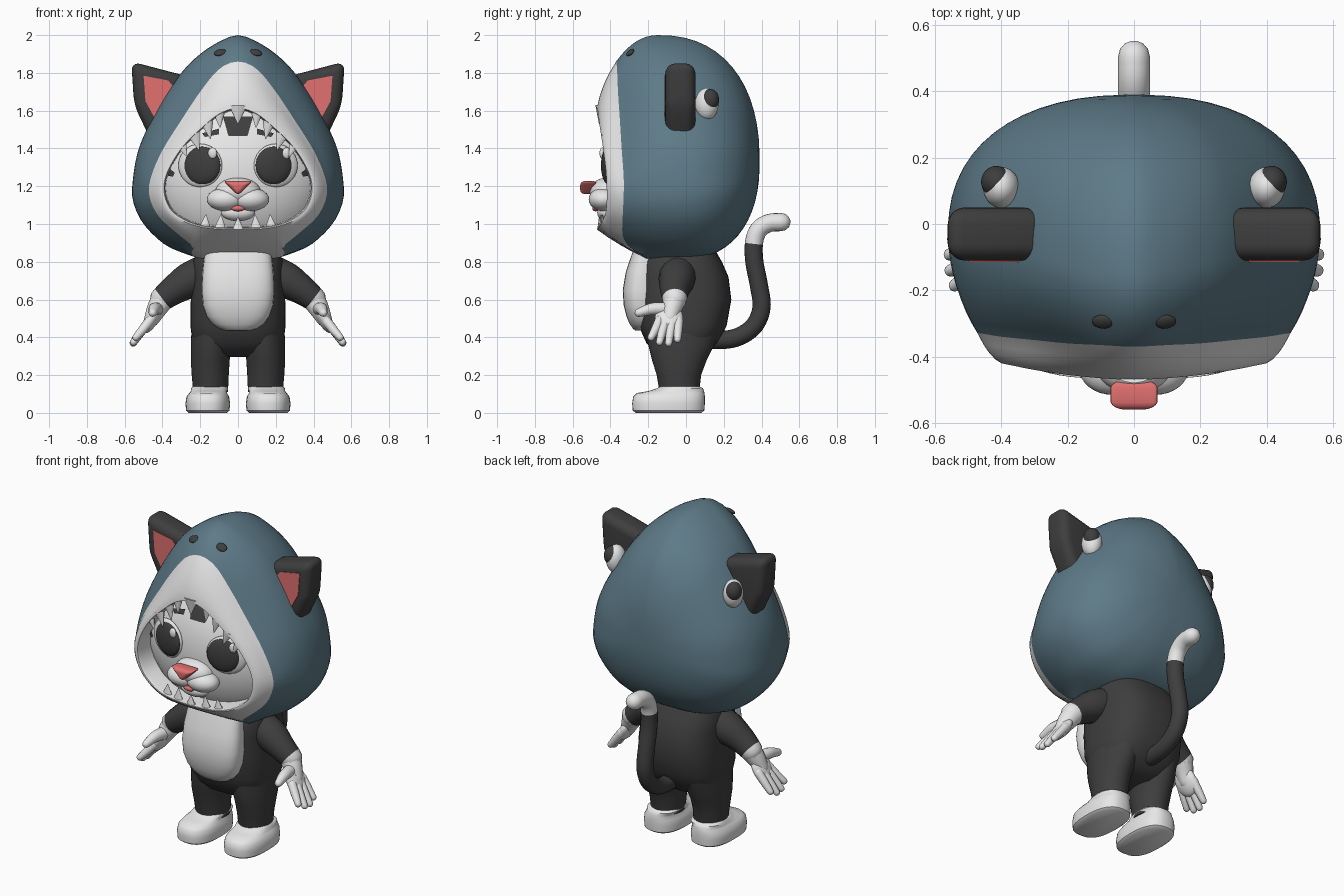
import bpy, bmesh
from math import sin, cos, pi, radians, sqrt
from mathutils import Vector, Matrix, Euler

cube = bpy.data.objects.get("Cube")
if cube:
    bpy.data.objects.remove(cube)


def material(name, r, g, b):
    m = bpy.data.materials.new(name)
    m.use_nodes = True
    m.diffuse_color = (r, g, b, 1)
    m.node_tree.nodes["Principled BSDF"].inputs["Base Color"].default_value = (r, g, b, 1)
    return m


BLUE = material("slate blue", .11, .195, .245)
DARK = material("charcoal", .048, .048, .048)
WHITE = material("soft white", .8, .8, .8)
PINK = material("pink", .75, .16, .16)
made = []


def finish(name, bm, mats, mirror=False):
    me = bpy.data.meshes.new(name)
    bm.to_mesh(me)
    bm.free()
    for m in mats:
        me.materials.append(m)
    ob = bpy.data.objects.new(name, me)
    bpy.context.collection.objects.link(ob)
    if mirror:
        mod = ob.modifiers.new("Mirror", "MIRROR")
        mod.use_mirror_merge = False
    made.append(ob)


def spline(points, n, closed=False):
    """Smooth curve through the points, sampled evenly along its length."""
    p = [Vector(q) for q in points]
    if closed:
        p = [p[-1]] + p + p[:2]
    else:
        p = [2 * p[0] - p[1]] + p + [2 * p[-1] - p[-2]]
    dense = []
    for a, b, c, d in zip(p, p[1:], p[2:], p[3:]):
        for k in range(20):
            t = k / 20
            dense.append(b + (c - a) * (t / 2) + (a * 2 - b * 5 + c * 4 - d) * (t * t / 2)
                         + (b * 3 - a - c * 3 + d) * (t ** 3 / 2))
    dense.append(p[-2])
    run = [0]
    for a, b in zip(dense, dense[1:]):
        run.append(run[-1] + (b - a).length)
    out, j = [], 0
    for k in range(n):
        s = run[-1] * k / (n if closed else n - 1)
        while j < len(run) - 2 and run[j + 1] < s:
            j += 1
        out.append(dense[j].lerp(dense[j + 1], (s - run[j]) / max(run[j + 1] - run[j], 1e-9)))
    return out


def loft(name, rings, mats, rule=None, mirror=False):
    bm = bmesh.new()
    vs = [[bm.verts.new(p) for p in r] for r in rings]
    n = len(vs[0])
    for i, (a, b) in enumerate(zip(vs, vs[1:])):
        for j in range(n):
            f = bm.faces.new((a[j], a[(j + 1) % n], b[(j + 1) % n], b[j]))
            f.material_index = int(rule(i, f.calc_center_median())) if rule else 0
    for i, r in ((0, vs[0]), (len(vs), vs[-1])):
        f = bm.faces.new(r)
        f.material_index = int(rule(i, f.calc_center_median())) if rule else 0
    bmesh.ops.recalc_face_normals(bm, faces=bm.faces)
    finish(name, bm, mats, mirror)


def ring(z, cx, rx, front, back, e=2, n=40):
    """Horizontal superellipse."""
    out = []
    for k in range(n):
        c, s = cos(2 * pi * k / n), sin(2 * pi * k / n)
        px, py = [(1 if v > 0 else -1) * abs(v) ** (2 / e) for v in (c, s)]
        out.append(Vector((cx + rx * px, (front + back) / 2 + (back - front) / 2 * py, z)))
    return out


def tube(name, points, mats, n=10, ref=(0, 1, 0), rule=None, mirror=False, sides=16):
    """Round-ended tube through (x, y, z, radius) points."""
    path = spline(points, n)
    stations = []
    for i, p in enumerate(path):
        t = (path[min(i + 1, n - 1)] - path[max(i - 1, 0)]).to_3d().normalized()
        stations.append((p.to_3d(), t, p[3]))
    caps = [radians(a) for a in (28, 55, 80)]
    p, t, r = stations[0]
    start = [(p - t * r * sin(a), t, r * cos(a)) for a in reversed(caps)]
    p, t, r = stations[-1]
    end = [(p + t * r * sin(a), t, r * cos(a)) for a in caps]
    rings = []
    for p, t, r in start + stations + end:
        u = t.cross(Vector(ref)).normalized()
        v = t.cross(u)
        rings.append([p + (u * cos(2 * pi * k / sides) + v * sin(2 * pi * k / sides)) * r
                      for k in range(sides)])
    loft(name, rings, mats, rule, mirror)


def ball(name, centre, radii, mat, rot=(0, 0, 0), mirror=False):
    bm = bmesh.new()
    m = Matrix.LocRotScale(Vector(centre), Euler([radians(a) for a in rot]), Vector(radii))
    bmesh.ops.create_uvsphere(bm, u_segments=32, v_segments=18, radius=1, matrix=m)
    finish(name, bm, [mat], mirror)


def prism(name, outline, y0, y1, bevel, mat, mirror=False):
    bm = bmesh.new()
    base = bm.faces.new([bm.verts.new((x, y0, z)) for x, z in outline])
    new = bmesh.ops.extrude_face_region(bm, geom=[base])["geom"]
    bmesh.ops.translate(bm, vec=(0, y1 - y0, 0),
                        verts=[g for g in new if isinstance(g, bmesh.types.BMVert)])
    bmesh.ops.recalc_face_normals(bm, faces=bm.faces)
    if bevel:
        bmesh.ops.bevel(bm, geom=bm.edges[:], offset=bevel, segments=5, profile=.5, affect="EDGES")
    finish(name, bm, [mat], mirror)


# Hood: outlines of the mouth rim, the white border and the widest girth
def outline(half):
    return spline(half + [(-x, y, z) for x, y, z in half[-2:0:-1]], 80, True)


rim = outline([(0, -.47, 1.62), (.1, -.465, 1.59), (.2, -.455, 1.51), (.3, -.44, 1.41),
               (.375, -.425, 1.29), (.4, -.42, 1.2), (.385, -.42, 1.11), (.33, -.43, 1.04),
               (.2, -.46, .985), (0, -.47, .97)])
border = outline([(0, -.37, 1.86), (.1, -.365, 1.82), (.2, -.36, 1.7), (.3, -.35, 1.55),
                  (.4, -.34, 1.39), (.46, -.33, 1.25), (.47, -.33, 1.15), (.42, -.335, 1.04),
                  (.31, -.335, .94), (.24, -.3, .88), (.23, -.22, .825), (0, -.2, .81)])
girth = outline([(0, -.15, 2), (.1, -.14, 1.965), (.2, -.12, 1.9), (.3, -.1, 1.8),
                 (.43, -.07, 1.6), (.525, -.04, 1.4), (.56, -.03, 1.2), (.55, -.03, 1.1),
                 (.5, -.03, 1), (.4, -.03, .9), (.3, -.03, .85), (.17, -.03, .815), (0, -.03, .81)])


def shrink(points, k, dy):
    return [Vector((p.x * k, p.y + dy, 1.27 + (p.z - 1.27) * k)) for p in points]


rings = [shrink(rim, .95, .2), shrink(rim, .965, .02), shrink(rim, .98, 0), rim]
for t in (.25, .5, .75, 1):
    rings.append([a.lerp(b, t) + Vector((0, -.06 * t * (1 - t), 0)) for a, b in zip(rim, border)])
white_rings = len(rings) - 1
for k in range(1, 9):
    t = k / 8
    rings.append([b * (1 - t) ** 2 + Vector((g.x, b.y * .55 + g.y * .45, g.z)) * 2 * t * (1 - t)
                  + g * t * t for b, g in zip(border, girth)])
for k in range(1, 15):
    a = radians(88) * k / 14
    s, c = sin(a) ** .87, cos(a) ** .87
    rings.append([Vector((g.x * c, g.y + (.39 - g.y) * s, 1.33 + (g.z - 1.33) * c)) for g in girth])
loft("hood", rings, [WHITE, BLUE], lambda i, c: i >= white_rings)

# Hood details
ball("hood_nostrils", (.095, -.295, 1.908), (.033, .024, .012), DARK, (38, 12, 0), True)
ball("hood_eyes", (.4, .11, 1.635), (.055, .062, .085), WHITE, mirror=True)
ball("hood_pupils", (.415, .127, 1.658), (.046, .048, .058), DARK, mirror=True)
prism("ears", [(.565, 1.86), (.26, 1.78), (.46, 1.44), (.55, 1.63)], -.11, .05, .05, DARK, True)
prism("inner_ears", [(.5, 1.785), (.37, 1.76), (.3, 1.68), (.43, 1.54), (.49, 1.65)],
      -.114, -.105, 0, PINK, True)

# Teeth: base x, base z, tip x, tip z, radius
bm = bmesh.new()
for x0, z0, x1, z1, r in [(0, 1.625, 0, 1.53, .05), (.1, 1.585, .095, 1.51, .03),
                          (.165, 1.54, .145, 1.45, .035), (.235, 1.475, .205, 1.39, .035),
                          (.295, 1.41, .27, 1.355, .025), (0, .975, 0, 1.035, .03),
                          (.095, .98, .09, 1.05, .03), (.175, .985, .17, 1.05, .03)]:
    for side in ((1, -1) if x0 else (1,)):
        y = -.455 + .1 * x0
        a, b = Vector((side * x0, y, z0)), Vector((side * x1, y - .01, z1))
        turn = (b - a).to_track_quat("Z", "Y").to_matrix().to_4x4()
        squash = Matrix.Translation((0, y, 0)) @ Matrix.Diagonal((1, .5, 1, 1)) @ Matrix.Translation((0, -y, 0))
        bmesh.ops.create_cone(bm, cap_ends=True, segments=10, radius1=r, radius2=.002,
                              depth=(b - a).length,
                              matrix=squash @ Matrix.Translation((a + b) / 2) @ turn)
finish("teeth", bm, [WHITE])

# Face
ball("face", (0, -.15, 1.25), (.47, .28, .42), WHITE)
ball("muzzle_bridge", (0, -.42, 1.17), (.12, .09, .075), WHITE)
ball("muzzle_cheeks", (.065, -.435, 1.13), (.1, .08, .062), WHITE, mirror=True)
ball("chin", (0, -.42, 1.06), (.09, .05, .045), WHITE)
ball("mouth", (0, -.478, 1.083), (.036, .018, .016), PINK)
prism("nose", [(-.078, 1.228), (.078, 1.228), (0, 1.15)], -.56, -.47, .022, PINK)
ball("eye_whites", (.2, -.395, 1.31), (.12, .03, .115), WHITE, (0, 0, 15), True)
ball("pupils", (.19, -.41, 1.31), (.1, .032, .1), DARK, (0, 0, 15), True)
ball("left_eye_glint", (.258, -.415, 1.375), (.024, .014, .03), WHITE, (0, 0, 15))
ball("right_eye_glint", (-.135, -.443, 1.375), (.024, .014, .03), WHITE, (0, 0, -15))


def marking(name, corners, mirror=False):
    """Four-cornered patch lying on the face."""
    a, b, c, d = [Vector(p) for p in corners]
    bm = bmesh.new()
    grid = []
    for i in range(7):
        row = [a.lerp(b, j / 6).lerp(d.lerp(c, j / 6), i / 6) for j in range(7)]
        grid.append([bm.verts.new((p.x, -.156 - .28 * sqrt(
            1 - (p.x / .47) ** 2 - ((p.y - 1.25) / .42) ** 2), p.y)) for p in row])
    for r, s in zip(grid, grid[1:]):
        for j in range(6):
            f = bm.faces.new((r[j], r[j + 1], s[j + 1], s[j]))
            f.normal_update()
            if f.normal.y > 0:
                f.normal_flip()
    finish(name, bm, [DARK], mirror)


marking("brow_patch", [(-.08, 1.57), (.08, 1.57), (.05, 1.465), (-.05, 1.465)])
marking("brow_stripes", [(.1, 1.505), (.19, 1.48), (.175, 1.46), (.1, 1.475)], True)
marking("cheek_stripes", [(.335, 1.27), (.385, 1.315), (.39, 1.26), (.345, 1.25)], True)

# Torso, belly, legs and feet
loft("torso", [ring(z, 0, w, f, b, 2.7) for z, w, f, b in [
    (.295, .13, -.1, .06), (.32, .2, -.16, .11), (.37, .24, -.21, .165), (.46, .252, -.25, .215),
    (.6, .25, -.265, .24), (.72, .242, -.265, .225), (.8, .24, -.25, .19), (.87, .21, -.22, .15)]], [DARK])
loft("belly", [ring(z, 0, w, f, -.14, 2.8) for z, w, f in [
    (.435, .06, -.265), (.445, .1, -.28), (.47, .135, -.298), (.51, .165, -.315), (.57, .185, -.33),
    (.65, .192, -.335), (.75, .187, -.318), (.86, .175, -.28)]], [WHITE])
loft("legs", [ring(z, x, w, f, b) for z, x, w, f, b in [
    (.11, .145, .092, -.14, .07), (.2, .147, .098, -.155, .08), (.28, .147, .103, -.18, .11),
    (.36, .14, .11, -.2, .15), (.46, .13, .115, -.21, .18)]], [DARK], mirror=True)
loft("feet", [ring(z, x, w, f, b, 2.5) for z, x, w, f, b in [
    (0, .16, .1, -.265, .08), (.012, .16, .115, -.282, .097), (.05, .16, .118, -.285, .1),
    (.085, .16, .113, -.28, .1), (.105, .158, .1, -.26, .098), (.115, .155, .095, -.2, .095),
    (.13, .15, .098, -.155, .09), (.141, .148, .09, -.135, .07)]], [WHITE], mirror=True)

# Arms and hands
tube("arms", [(.17, -.04, .74, .1), (.26, -.05, .7, .095), (.34, -.06, .65, .078),
              (.4, -.06, .605, .066)], [DARK, WHITE], 14,
     rule=lambda i, c: (c.x - .4) - (c.z - .605) > 0, mirror=True)
tube("wrists", [(.4, -.06, .6, .062), (.43, -.075, .55, .053), (.455, -.085, .5, .042)],
     [WHITE], mirror=True)
ball("palms", (.455, -.09, .5), (.036, .075, .088), WHITE, (0, -30, 0), True)
for finger, y0, y1, z1 in [("index", -.14, -.185, .4), ("middle", -.105, -.14, .375),
                           ("ring", -.07, -.092, .37), ("little", -.04, -.045, .39)]:
    tube(finger + "_fingers", [(.465, y0, .49, .026), (.505, (y0 + y1) / 2, .44, .024),
                               (.56 - (z1 - .36) / 2, y1, z1, .019)], [WHITE], 8, mirror=True, sides=12)
tube("thumbs", [(.43, -.1, .55, .036), (.443, -.18, .55, .032), (.452, -.25, .53, .022)],
     [WHITE], 8, ref=(1, 0, 0), mirror=True, sides=12)

# Tail
tube("tail", [(0, y, z, .048) for y, z in [
    (.08, .4), (.16, .385), (.27, .4), (.36, .46), (.4, .56), (.385, .68), (.362, .8),
    (.36, .9), (.385, .97), (.44, 1.005), (.505, 1.01)]], [DARK, WHITE], 60,
     ref=(1, 0, 0), rule=lambda i, c: c.z > .89, sides=20)

# Smooth shading
bpy.ops.object.select_all(action="DESELECT")
for ob in made:
    ob.select_set(True)
bpy.context.view_layer.objects.active = made[0]
bpy.ops.object.shade_smooth_by_angle(angle=radians(45))
